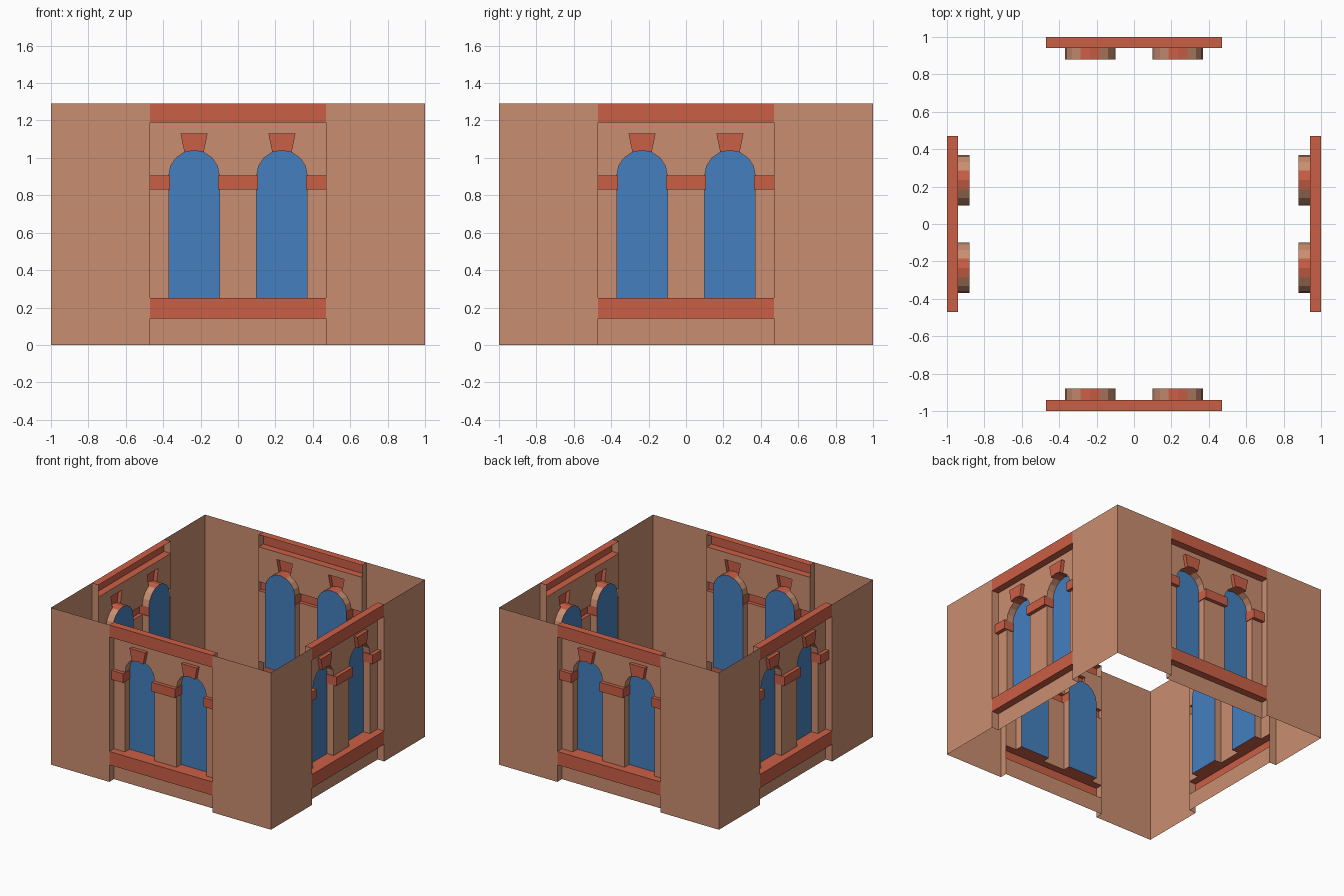
import bpy, bmesh, math
from mathutils import Matrix

cube = bpy.data.objects.get("Cube")
if cube:
    bpy.data.objects.remove(cube)


def material(name, rgb):
    m = bpy.data.materials.new(name)
    m.use_nodes = True
    m.diffuse_color = (*rgb, 1)
    m.node_tree.nodes["Principled BSDF"].inputs["Base Color"].default_value = (*rgb, 1)
    return m


TAN = material("tan plaster", (0.59, 0.268, 0.16))
RED = material("red stone", (0.59, 0.114, 0.061))
BLUE = material("blue glass", (0.058, 0.216, 0.52))

# Main dimensions; depth is measured inward from the outer wall face
HEIGHT = 1.29
BAY = 0.47                       # half width of the recessed bay
PANEL, GLASS, PROUD = 0.06, 0.12, 0.03
CENTRE, RADIUS = 0.235, 0.135    # window centre and half width
SILL_LOW, SILL_TOP = 0.14, 0.25
BAND_LOW, SPRING = 0.83, 0.905
CORNICE = 1.19


def build(name, faces, mat):
    """Make one sheet from faces of (x, depth, z) points, repeated on all four sides."""
    bm = bmesh.new()
    for pts in faces:
        bm.faces.new([bm.verts.new((x, d - 1, z)) for x, d, z in pts])
    bmesh.ops.remove_doubles(bm, verts=bm.verts, dist=0.0001)
    mesh = bpy.data.meshes.new(name)
    bm.to_mesh(mesh)
    bm.free()
    mesh.materials.append(mat)
    for i, side in enumerate(("front", "left", "back", "right")):
        ob = bpy.data.objects.new(f"{side}_{name}", mesh)
        ob.matrix_world = Matrix.Rotation(i * math.pi / 2, 4, "Z")
        bpy.context.collection.objects.link(ob)


def pairs(seq):
    return list(zip(seq, seq[1:]))


def upright(path, z0, z1):
    """Vertical faces along a plan path running left to right."""
    return [[(*a, z0), (*b, z0), (*b, z1), (*a, z1)] for a, b in pairs(path)]


def moulding(outer, base, z0, z1):
    """Raised strip: upright faces plus ledges back to the base path."""
    faces = upright(outer, z0, z1)
    for (a, b), (c, d) in zip(pairs(outer), pairs(base)):
        faces.append([(*a, z1), (*b, z1), (*d, z1), (*c, z1)])
        faces.append([(*c, z0), (*d, z0), (*b, z0), (*a, z0)])
    return faces


def sweep(outline, d0, d1):
    """Faces running inward from an (x, z) outline."""
    return [[(a[0], d0, a[1]), (b[0], d0, b[1]), (b[0], d1, b[1]), (a[0], d1, a[1])]
            for a, b in pairs(outline)]


def flip(path):
    return [(-x, d) for x, d in reversed(path)]


def piers(front, lip):
    """Plan paths of the three piers between and beside the windows."""
    inner, outer = CENTRE - RADIUS + lip, CENTRE + RADIUS - lip
    left = [(-BAY, front), (-outer, front), (-outer, GLASS)]
    middle = [(-inner, GLASS), (-inner, front), (inner, front), (inner, GLASS)]
    return [left, middle, flip(left)]


def arch(cx):
    return [(cx - RADIUS * math.cos(i * math.pi / 8),
             SPRING + RADIUS * math.sin(i * math.pi / 8)) for i in range(9)]


# Corner walls with the jambs of the recessed bay
corner = [(-1, 0), (-BAY, 0), (-BAY, PANEL)]
build("corner_walls", upright(corner, 0, HEIGHT) + upright(flip(corner), 0, HEIGHT), TAN)

# Plinth, cornice and sill
plain = [(-BAY, PANEL), (BAY, PANEL)]
proud = [(-BAY, 0), (BAY, 0)]
build("plinth", upright(plain, 0, SILL_LOW), TAN)
build("cornice", moulding(proud, plain, CORNICE, HEIGHT), RED)
sill = moulding(proud, plain, SILL_LOW, SILL_TOP)
for cx in (-CENTRE, CENTRE):
    sill += sweep([(cx - RADIUS, SILL_TOP), (cx + RADIUS, SILL_TOP)], PANEL, GLASS)
build("sill", sill, RED)

# Piers and the bands wrapped around them
pier_faces, band_faces = [], []
for base, outer in zip(piers(PANEL, 0), piers(PROUD, 0.006)):
    pier_faces += upright(base, SILL_TOP, BAND_LOW)
    band_faces += moulding(outer, base, BAND_LOW, SPRING)
build("piers", pier_faces, TAN)
build("bands", band_faces, RED)

# Arched windows, keystones and the upper panel around them
edge = [(-BAY, SPRING)]
reveals, stones, panes = [], [], []
for cx in (-CENTRE, CENTRE):
    curve = arch(cx)
    haunch_l, crown, haunch_r = curve[:4], curve[3:6], curve[5:]
    stone = [crown[0], (cx - 0.072, 1.13), (cx + 0.072, 1.13), crown[-1]]
    edge += haunch_l + stone[1:3] + haunch_r
    for part in (haunch_l, haunch_r):
        reveals += sweep(part[::-1], PANEL, GLASS)
    stones += sweep(stone, PROUD, PANEL) + sweep(crown[::-1], PROUD, GLASS)
    stones.append([(x, PROUD, z) for x, z in crown + stone[:0:-1][1:]])
    pane = [(cx - RADIUS, SILL_TOP), (cx + RADIUS, SILL_TOP)] + curve[::-1]
    panes.append([(x, GLASS, z) for x, z in pane])
edge += [(BAY, SPRING), (BAY, CORNICE), (-BAY, CORNICE)]
build("upper_panel", [[(x, PANEL, z) for x, z in edge]], TAN)
build("arch_reveals", reveals, TAN)
build("keystones", stones, RED)
build("window_panes", panes, BLUE)
